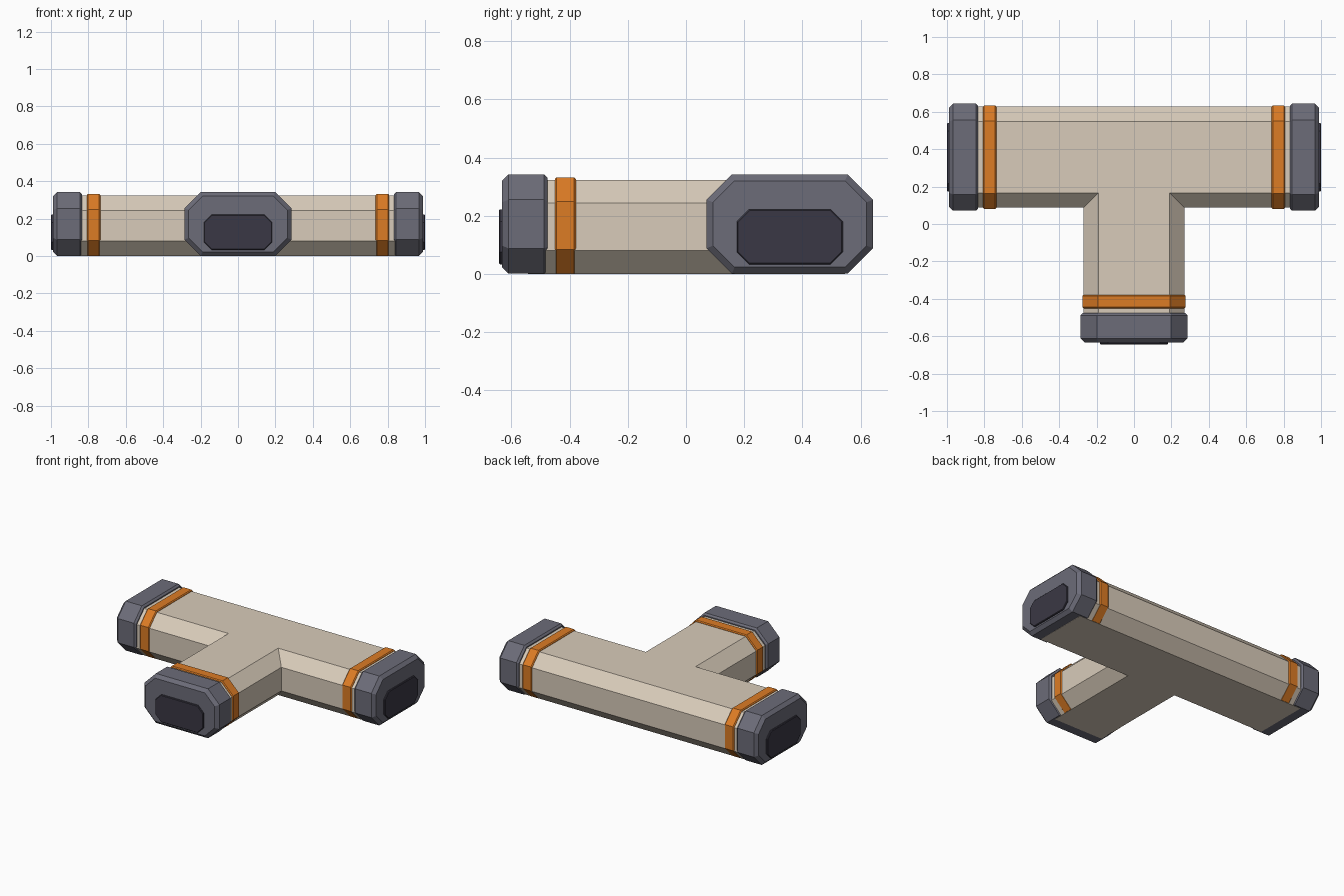
import bpy, bmesh, math
from mathutils import Matrix

if "Cube" in bpy.data.objects:
    bpy.data.objects.remove(bpy.data.objects["Cube"], do_unlink=True)

HUB_Y = 0.357      # where the three arms meet
BODY_END = 0.90    # the body runs on inside the end collars


def material(name, rgb):
    m = bpy.data.materials.new(name)
    m.use_nodes = True
    m.diffuse_color = (*rgb, 1)
    m.node_tree.nodes["Principled BSDF"].inputs["Base Color"].default_value = (*rgb, 1)
    return m


TAN = material("tan shell", (0.69, 0.60, 0.49))
GREY = material("slate grey", (0.15, 0.15, 0.19))
ORANGE = material("orange", (0.72, 0.20, 0.018))
DARK = material("dark door", (0.042, 0.039, 0.058))


def loft(name, rings, mat, matrix):
    """Join equal rings of points into a closed flat-shaded solid."""
    bm = bmesh.new()
    loops = [[bm.verts.new(p) for p in ring] for ring in rings]
    n = len(loops[0])
    for a, b in zip(loops, loops[1:]):
        for i in range(n):
            j = (i + 1) % n
            bm.faces.new((a[i], a[j], b[j], b[i]))
    bm.faces.new(loops[0])
    bm.faces.new(loops[-1])
    bmesh.ops.recalc_face_normals(bm, faces=bm.faces)
    mesh = bpy.data.meshes.new(name)
    bm.to_mesh(mesh)
    bm.free()
    mesh.materials.append(mat)
    obj = bpy.data.objects.new(name, mesh)
    obj.matrix_world = matrix
    bpy.context.collection.objects.link(obj)
    return obj


def tee(half, z):
    """T outline around the hub; arms of the given half width."""
    e = BODY_END
    return [(x, y, z) for x, y in (
        (-e, half), (-e, -half), (-half, -half), (-half, -e),
        (half, -e), (half, -half), (e, -half), (e, half))]


def octagon(dist, half, low, high, cut, inset):
    """Chamfered rectangle across an arm, shrunk evenly by inset."""
    w, a, b = half - inset, low + inset, high - inset
    c = cut - inset * 0.586
    return [(x, -dist, z) for x, z in (
        (w - c, a), (w, a + c), (w, b - c), (w - c, b),
        (c - w, b), (-w, b - c), (-w, a + c), (c - w, a))]


def plug(name, section, steps, mat, matrix):
    loft(name, [octagon(d, *section, inset) for d, inset in steps], mat, matrix)


# Corridor shell with mitred chamfers at the junction
hub = Matrix.Translation((0, HUB_Y, 0))
loft("corridor_body", [tee(0.19, 0), tee(0.27, 0.08), tee(0.27, 0.243), tee(0.19, 0.323)],
     TAN, hub)

# The same ring, collar and door on each of the three arms
for side, angle in (("front", 0), ("left", 90), ("right", -90)):
    place = hub @ Matrix.Rotation(math.radians(angle), 4, "Z")
    plug(side + "_band", (0.276, 0.001, 0.332, 0.083),
         ((0.736, 0.006), (0.742, 0), (0.802, 0), (0.808, 0.006)), ORANGE, place)
    plug(side + "_end_collar", (0.286, 0.001, 0.342, 0.087),
         ((0.833, 0.012), (0.845, 0), (0.968, 0), (0.99, 0.022)), GREY, place)
    plug(side + "_door", (0.182, 0.033, 0.222, 0.042),
         ((0.985, 0), (0.996, 0), (1.0, 0.004)), DARK, place)
